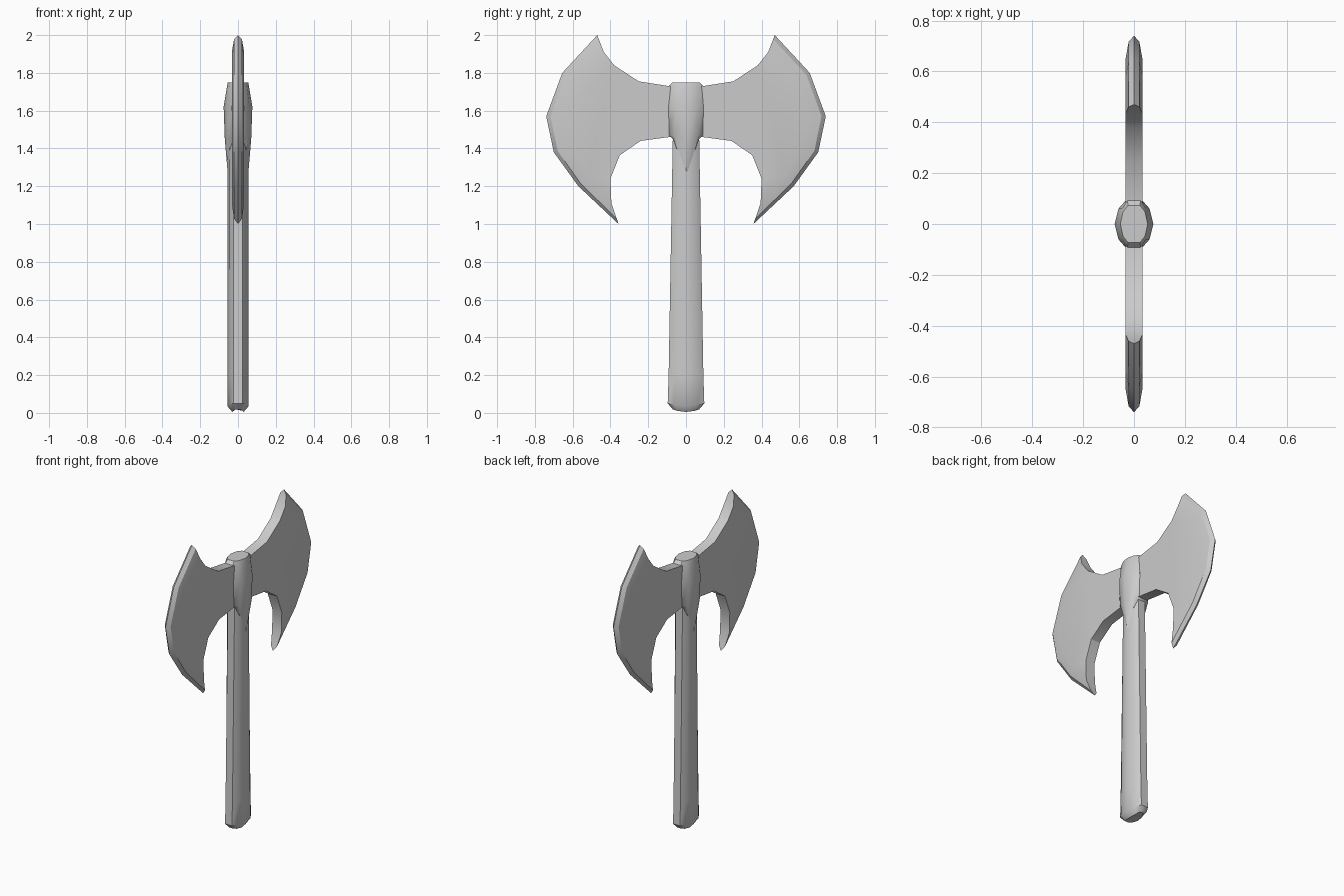
import bpy, bmesh

if "Cube" in bpy.data.objects:
    bpy.data.objects.remove(bpy.data.objects["Cube"])


def finish(bm, name, angle):
    bmesh.ops.recalc_face_normals(bm, faces=bm.faces)
    me = bpy.data.meshes.new(name)
    bm.to_mesh(me)
    bm.free()
    ob = bpy.data.objects.new(name, me)
    bpy.context.collection.objects.link(ob)
    bpy.ops.object.select_all(action='DESELECT')
    ob.select_set(True)
    bpy.context.view_layer.objects.active = ob
    bpy.ops.object.shade_smooth_by_angle(angle=angle)
    return ob


# Ten-sided oval section shared by handle and socket (unit half-widths)
SECTION = [(1, 0), (.8, .66), (.44, 1), (-.44, 1), (-.8, .66),
           (-1, 0), (-.8, -.66), (-.44, -1), (.44, -1), (.8, -.66)]


def loft(name, rings):
    """rings: (half width x, half width y, z function of |unit y|)"""
    bm = bmesh.new()
    loops = [[bm.verts.new((x * hx, y * hy, zf(abs(y)))) for x, y in SECTION]
             for hx, hy, zf in rings]
    n = len(SECTION)
    for a, b in zip(loops, loops[1:]):
        for i in range(n):
            j = (i + 1) % n
            bm.faces.new((a[i], a[j], b[j], b[i]))
    bm.faces.new(loops[0])
    bm.faces.new(loops[-1])
    return finish(bm, name, 0.7)


# Tapered handle with a chamfered, slightly domed butt
loft("handle", [
    (.030, .070, lambda y: .005 + .014 * y * y),
    (.056, .097, lambda y: .035 + .015 * y),
    (.056, .092, lambda y: .20),
    (.055, .070, lambda y: 1.45),
    (.050, .068, lambda y: 1.70)])

# Socket wrapping the handle, drawn down to a point on each broad face
loft("socket", [
    (.053, .069, lambda y: 1.25 + .20 * y),
    (.070, .092, lambda y: 1.45 + .02 * y),
    (.076, .092, lambda y: 1.62),
    (.058, .092, lambda y: 1.73),
    (.054, .073, lambda y: 1.75)])

# Blade outlines in (y, z)
UPPER = [(.03, 1.725), (.09, 1.73), (.25, 1.755), (.38, 1.84)]
LOWER = [(.40, 1.24), (.35, 1.365), (.24, 1.44), (.09, 1.46), (.03, 1.465)]
SHOULDER = [(.435, 1.91), (.585, 1.76), (.65, 1.57), (.62, 1.41), (.52, 1.255), (.395, 1.11)]
EDGE = [(.47, 2.0), (.655, 1.80), (.74, 1.57), (.70, 1.38), (.57, 1.20), (.357, 1.0)]
T = .033


def blade(name, side):
    bm = bmesh.new()

    def row(pts, x):
        return [bm.verts.new((x, side * y, z)) for y, z in pts]

    mid = [(a[0] * .25 + b[0] * .75, a[1] * .25 + b[1] * .75) for a, b in zip(SHOULDER, EDGE)]
    edge = row(EDGE, 0)
    up, low, sh, md = ({s: row(p, s * x) for s in (1, -1)} for p, x in
                       ((UPPER, T), (LOWER, T), (SHOULDER, T), (mid, .021)))
    # Flat cheeks and rounded bevel
    for s in (1, -1):
        bm.faces.new(up[s] + sh[s] + low[s])
        for a, b in ((sh[s], md[s]), (md[s], edge)):
            for i in range(len(EDGE) - 1):
                bm.faces.new((a[i], a[i + 1], b[i + 1], b[i]))
    # Upper, lower and inner walls
    wall = {s: [sh[s][-1]] + low[s] + up[s] + [sh[s][0]] for s in (1, -1)}
    for i in range(len(wall[1]) - 1):
        bm.faces.new((wall[1][i], wall[1][i + 1], wall[-1][i + 1], wall[-1][i]))
    # Horn ends
    for k in (0, -1):
        bm.faces.new((sh[1][k], md[1][k], edge[k], md[-1][k], sh[-1][k]))
    return finish(bm, name, 0.55)


blade("right_blade", 1)
blade("left_blade", -1)
